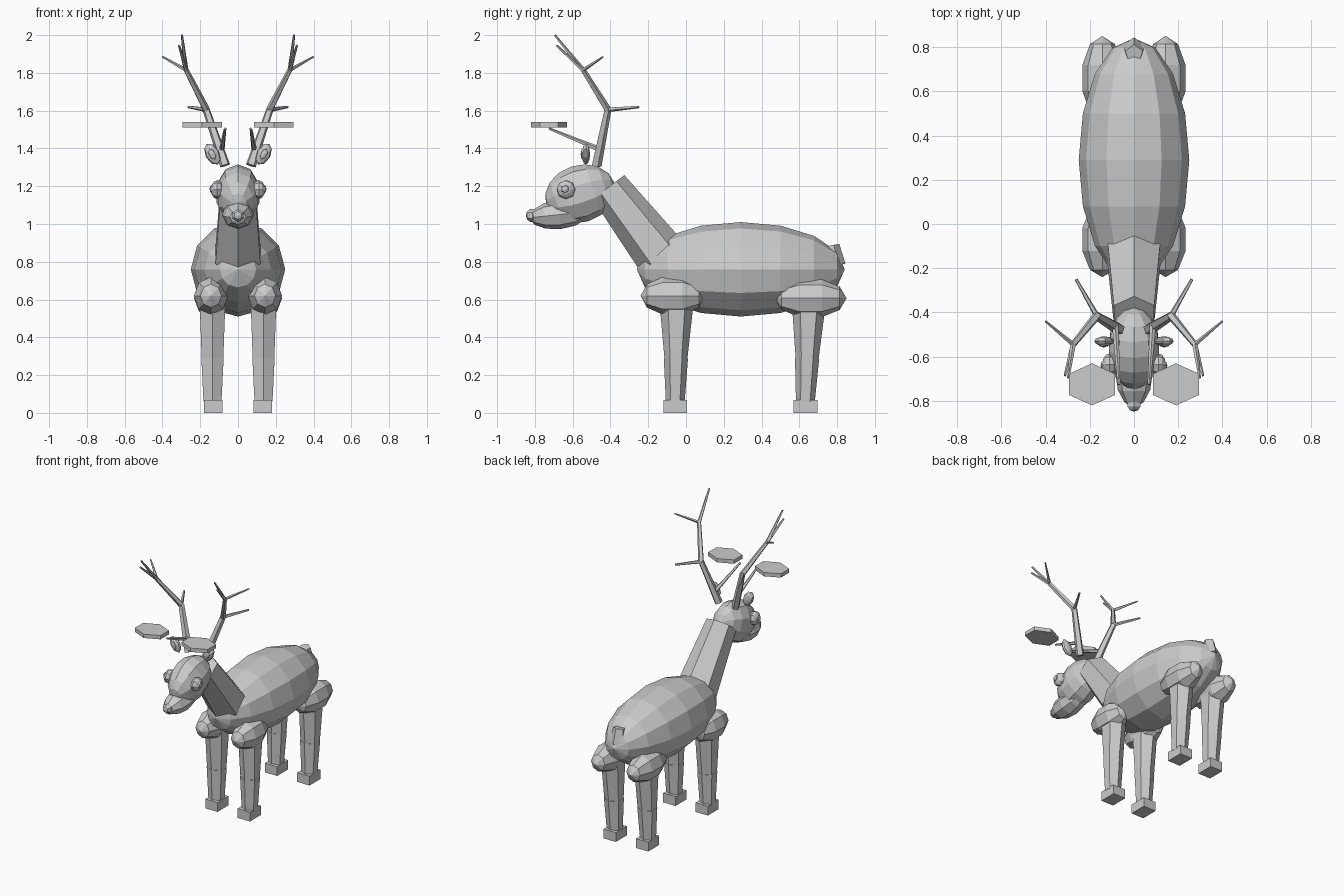
import bpy, bmesh, math
from mathutils import Vector, Matrix

if "Cube" in bpy.data.objects:
    bpy.data.objects.remove(bpy.data.objects["Cube"])

grey = bpy.data.materials.new("plain_grey")
grey.diffuse_color = (0.6, 0.6, 0.6, 1)
grey.use_nodes = True
grey.node_tree.nodes["Principled BSDF"].inputs["Base Color"].default_value = grey.diffuse_color


def finish(name, bm):
    bmesh.ops.recalc_face_normals(bm, faces=bm.faces)
    me = bpy.data.meshes.new(name)
    bm.to_mesh(me)
    bm.free()
    me.materials.append(grey)
    ob = bpy.data.objects.new(name, me)
    bpy.context.collection.objects.link(ob)
    return ob


def ellipsoid(name, c, r, segs, rings, rot=None):
    """Faceted sphere with its poles along y, radii r = (x, y, z)."""
    bm = bmesh.new()
    bmesh.ops.create_uvsphere(bm, u_segments=segs, v_segments=rings, radius=1)
    m = Matrix.Translation(c) @ (rot or Matrix()) @ Matrix.Diagonal((*r, 1)) \
        @ Matrix.Rotation(-math.pi / 2, 4, 'X')
    bmesh.ops.transform(bm, matrix=m, verts=bm.verts)
    return finish(name, bm)


def add_tube(bm, pts, radii, n):
    """n-sided tube along pts; a radius may be a number or an (x, y) pair."""
    pts = [Vector(p) for p in pts]
    rings = []
    for i, p in enumerate(pts):
        d = (pts[min(i + 1, len(pts) - 1)] - pts[max(i - 1, 0)]).normalized()
        x = Vector((1, 0, 0))
        u = (x - d * d.dot(x)).normalized()
        v = d.cross(u)
        rx, ry = radii[i] if isinstance(radii[i], tuple) else (radii[i],) * 2
        ang = [math.pi / 2 + k * 2 * math.pi / n for k in range(n)]
        rings.append([bm.verts.new(p + u * rx * math.cos(a) + v * ry * math.sin(a))
                      for a in ang])
    for a, b in zip(rings, rings[1:]):
        for k in range(n):
            j = (k + 1) % n
            bm.faces.new((a[k], a[j], b[j], b[k]))
    bm.faces.new(rings[0])
    bm.faces.new(rings[-1])


def tube(name, pts, radii, n):
    bm = bmesh.new()
    add_tube(bm, pts, radii, n)
    return finish(name, bm)


def box(name, c, size):
    bm = bmesh.new()
    bmesh.ops.create_cube(bm, size=1)
    bmesh.ops.transform(bm, matrix=Matrix.Translation(c) @ Matrix.Diagonal((*size, 1)),
                        verts=bm.verts)
    return finish(name, bm)


# torso, neck and tail
ellipsoid("body", (0, 0.29, 0.76), (0.25, 0.55, 0.25), 12, 8)
tube("neck", [(0, -0.13, 0.83), (0, -0.41, 1.195)], [0.138, 0.105], 6)
tube("tail", [(0, 0.79, 0.78), (0, 0.77, 0.887)], [0.055, 0.042], 5)

# head
ellipsoid("head", (0, -0.56, 1.16), (0.12, 0.19, 0.152), 10, 8,
          Matrix.Rotation(math.radians(18), 4, 'X'))
ellipsoid("muzzle", (0, -0.67, 1.05), (0.085, 0.16, 0.077), 8, 6,
          Matrix.Rotation(math.radians(6), 4, 'X'))
ellipsoid("nose", (0, -0.815, 1.045), (0.036, 0.033, 0.036), 6, 5)

for s, side in ((-1, "right"), (1, "left")):
    # eyes
    turn = Matrix.Rotation(math.pi / 2, 4, 'Z')
    ellipsoid(side + "_eye", (s * 0.11, -0.635, 1.182), (0.05, 0.034, 0.05), 8, 6, turn)
    ellipsoid(side + "_pupil", (s * 0.133, -0.64, 1.185), (0.026, 0.018, 0.026), 6, 4, turn)

    # ears
    tilt = Matrix.Rotation(s * math.radians(28), 4, 'Y')
    ellipsoid(side + "_ear", (s * 0.135, -0.53, 1.37), (0.038, 0.022, 0.062), 8, 6, tilt)
    ellipsoid(side + "_inner_ear", (s * 0.137, -0.54, 1.37), (0.022, 0.018, 0.042), 6, 4, tilt)

    # antler beam and tines
    bm = bmesh.new()
    fork, bend = (s * 0.275, -0.545, 1.815), (s * 0.168, -0.415, 1.605)
    add_tube(bm, [(s * 0.068, -0.475, 1.31), bend], [0.028, 0.02], 5)
    add_tube(bm, [bend, fork], [0.02, 0.014], 5)
    add_tube(bm, [fork, (s * 0.297, -0.695, 2.0)], [0.013, 0.006], 5)
    add_tube(bm, [fork, (s * 0.312, -0.685, 1.945)], [0.012, 0.006], 5)
    add_tube(bm, [fork, (s * 0.4, -0.44, 1.885)], [0.011, 0.005], 5)
    add_tube(bm, [bend, (s * 0.262, -0.25, 1.62)], [0.013, 0.007], 5)
    add_tube(bm, [(s * 0.085, -0.46, 1.395), (s * 0.068, -0.725, 1.505)], [0.015, 0.007], 5)
    finish(side + "_antler", bm)

    # floating hexagonal leaf plate
    tube(side + "_plate", [(s * 0.19, -0.725, 1.511), (s * 0.19, -0.725, 1.539)],
         [(0.121, 0.095)] * 2, 6)

    # legs: hip, upper leg, lower leg, hoof
    for name, hip_y, hip_z, top_y, foot_y in (("front", -0.07, 0.62, -0.05, -0.057),
                                              ("rear", 0.66, 0.607, 0.65, 0.632)):
        part = side + "_" + name
        x = s * 0.135
        ellipsoid(part + "_hip", (s * 0.143, hip_y, hip_z), (0.095, 0.19 if hip_y > 0 else 0.17, 0.105), 8, 5)
        mid_y = (top_y + foot_y) / 2
        tube(part + "_upper_leg", [(x, top_y, 0.58), (x, mid_y, 0.28)],
             [(0.078, 0.09), (0.066, 0.06)], 6)
        tube(part + "_lower_leg", [(x, mid_y, 0.29), (x, foot_y, 0.06)],
             [(0.068, 0.064), (0.055, 0.05)], 6)
        box(part + "_hoof", (s * 0.131, foot_y, 0.034), (0.1, 0.126, 0.068))
